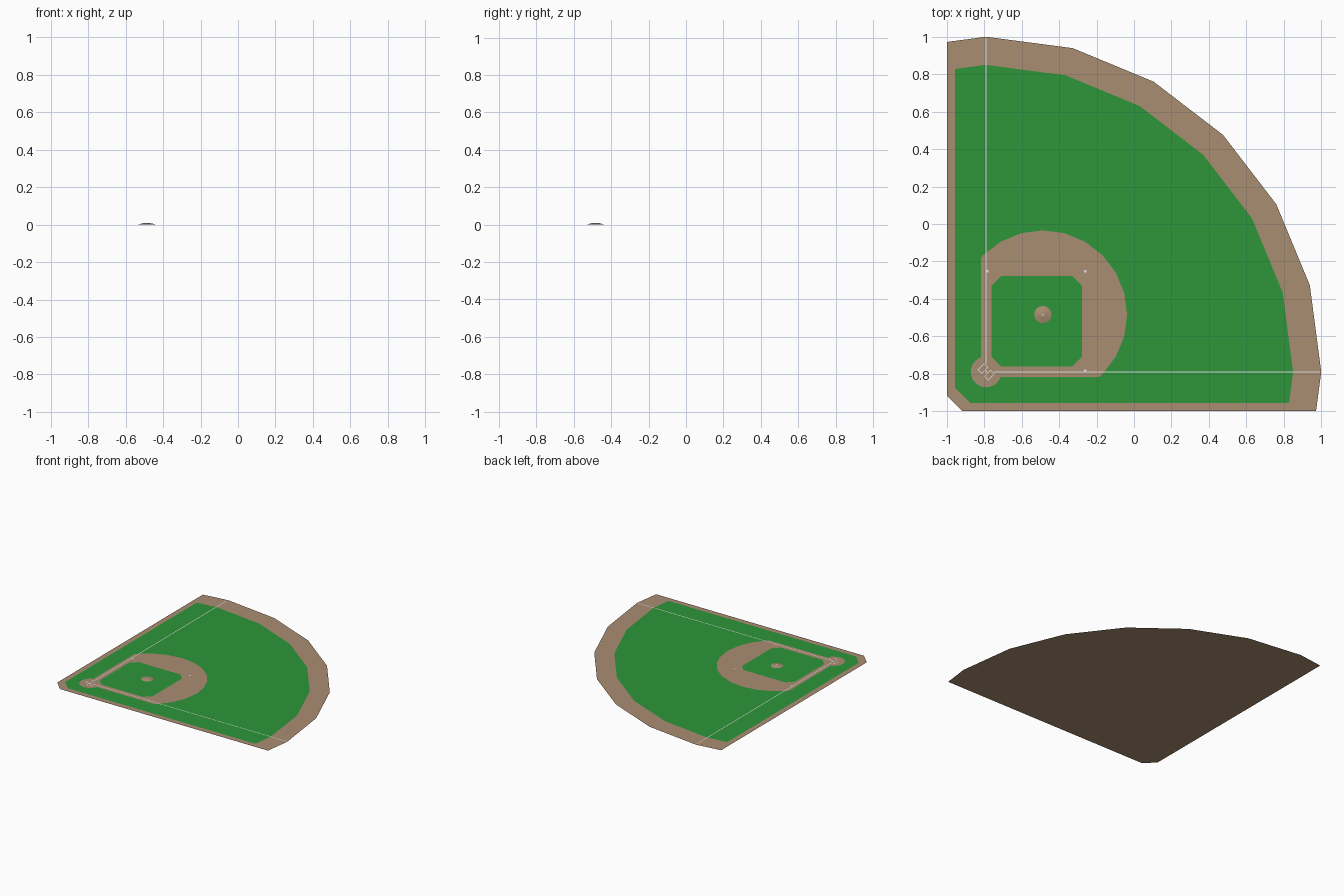
import bpy, bmesh, math
from mathutils import Vector, Matrix

if "Cube" in bpy.data.objects:
    bpy.data.objects.remove(bpy.data.objects["Cube"])

HOME = Vector((-0.79, -0.79, 0))
MOUND = Vector((-0.487, -0.484, 0))
STEP = 0.0005          # height between the painted layers


def material(name, rgb):
    m = bpy.data.materials.new(name)
    m.diffuse_color = (*rgb, 1)
    m.use_nodes = True
    m.node_tree.nodes["Principled BSDF"].inputs["Base Color"].default_value = m.diffuse_color
    return m


DIRT = material("dirt", (0.402, 0.270, 0.170))
GRASS = material("grass", (0.026, 0.305, 0.042))
CHALK = material("chalk", (0.75, 0.75, 0.75))


def finish(name, bm, mat):
    me = bpy.data.meshes.new(name)
    bm.normal_update()
    bm.to_mesh(me)
    bm.free()
    me.materials.append(mat)
    ob = bpy.data.objects.new(name, me)
    bpy.context.collection.objects.link(ob)
    return ob


def disc(name, centre, r, z, mat, cuts=(), n=24):
    """Flat n-gon trimmed by lines; each cut is (point, outward direction)."""
    bm = bmesh.new()
    bmesh.ops.create_circle(bm, cap_ends=True, segments=n, radius=r,
                            matrix=Matrix.Translation((centre.x, centre.y, z)))
    for co, no in cuts:
        bmesh.ops.bisect_plane(bm, geom=bm.verts[:] + bm.edges[:] + bm.faces[:],
                               plane_co=(*co, z), plane_no=(*no, 0), clear_outer=True)
    for f in bm.faces:
        if f.calc_center_median() and f.normal.z < 0:
            f.normal_flip()
    return finish(name, bm, mat)


def plates(name, polys, z, mat):
    bm = bmesh.new()
    for pts in polys:
        bm.faces.new([bm.verts.new((x, y, z)) for x, y in pts])
    return finish(name, bm, mat)


def rect(cx, cy, w, h):
    return [(cx - w/2, cy - h/2), (cx + w/2, cy - h/2), (cx + w/2, cy + h/2), (cx - w/2, cy + h/2)]


def corner(lo, chamfer):
    """Left, bottom and slanted corner cuts behind home plate."""
    return [((lo, 0), (-1, 0)), ((0, lo), (0, -1)), ((lo, lo + chamfer), (-1, -1))]


# ground layers
disc("warning_track", HOME, 1.79, 0, DIRT, corner(-1.0, 0.083))
disc("outfield_grass", HOME, 1.64, STEP, GRASS, corner(-0.956, 0.08))
disc("infield_dirt", MOUND, 0.45, 2*STEP, DIRT, corner(-0.816, 0)[:2])
disc("home_circle", HOME, 0.082, 2.5*STEP, DIRT)

# chamfered infield grass
a, b, c = -0.76, -0.278, 0.051
plates("infield_grass", [[(a + c, a), (b - c, a), (b, a + c), (b, b - c),
                          (b - c, b), (a + c, b), (a, b - c), (a, a + c)]], 3*STEP, GRASS)

# pitcher's mound with rubber
bm = bmesh.new()
bmesh.ops.create_cone(bm, cap_ends=True, segments=24, radius1=0.046, radius2=0.012, depth=0.008,
                      matrix=Matrix.Translation(MOUND + Vector((0, 0, 0.0055))))
finish("pitching_mound", bm, DIRT)
rubber = plates("pitching_rubber", [rect(0, 0, 0.012, 0.004)], 0, CHALK)
rubber.location = MOUND + Vector((0, 0, 0.0099))
rubber.rotation_euler.z = -math.pi/4

# foul lines
W = 0.006
start, end = -0.748, 1.0
mid, length = (start + end)/2, end - start
plates("foul_lines", [rect(HOME.x, mid, W, length), rect(mid, HOME.y, length, W)], 4*STEP, CHALK)

# bases
lo, hi = -0.783, -0.261
plates("bases", [rect(hi, lo, 0.014, 0.014), rect(hi, -0.253, 0.014, 0.014),
                 rect(lo, -0.253, 0.014, 0.014)], 5*STEP, CHALK)

# batter boxes (outlined) and home plate, turned toward the mound
bw, bl, t = 0.028, 0.046, 0.004
strips = []
for s in (-1, 1):
    cy = s*0.024
    strips += [rect(0, cy + k*bw/2, bl + t, t) for k in (-1, 1)]
    strips += [rect(k*bl/2, cy, t, bw - t) for k in (-1, 1)]
strips.append([(-0.005, 0), (0, -0.005), (0.005, -0.005), (0.005, 0.005), (0, 0.005)])
boxes = plates("batter_boxes", strips, 5*STEP, CHALK)
boxes.location = HOME
boxes.rotation_euler.z = math.pi/4
